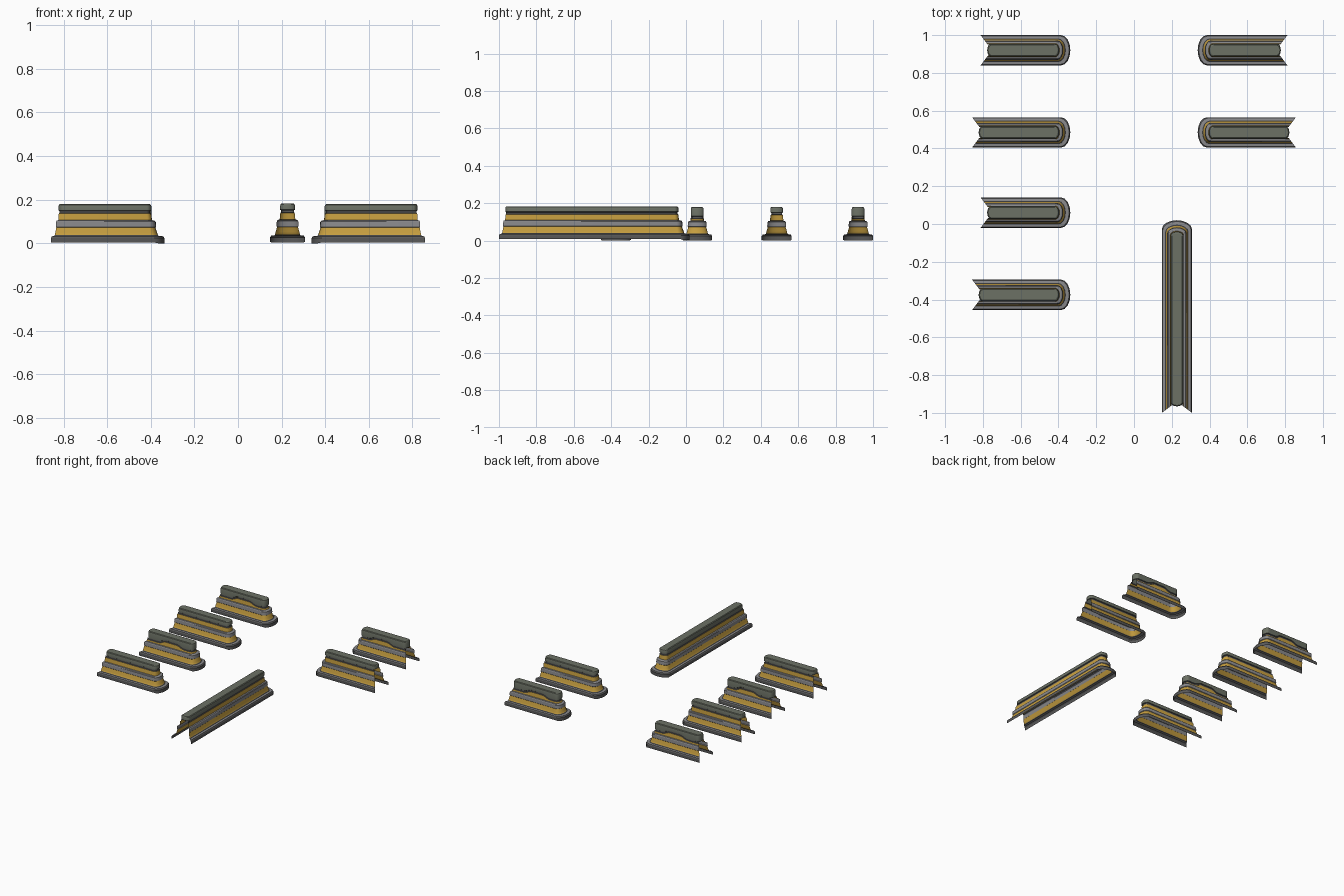
import bpy, bmesh, math

if "Cube" in bpy.data.objects:
    bpy.data.objects.remove(bpy.data.objects["Cube"])


def material(name, rgb):
    m = bpy.data.materials.new(name)
    m.diffuse_color = (*rgb, 1)
    m.use_nodes = True
    m.node_tree.nodes["Principled BSDF"].inputs["Base Color"].default_value = m.diffuse_color
    return m


MATS = [material("dark_rubber", (0.10, 0.10, 0.10)),
        material("steel_grey", (0.25, 0.25, 0.26)),
        material("yellow_band", (0.56, 0.34, 0.05)),
        material("cap_grey", (0.15, 0.165, 0.13))]
DARK, STEEL, GOLD, CAP = range(4)

# Cross-sections: half width, height, colour of the band above, scallop follow
WALL = [(.080, .000, DARK, 0), (.080, .024, DARK, 0), (.075, .032, STEEL, 0),
        (.060, .034, DARK, 0), (.057, .038, GOLD, 0), (.054, .050, GOLD, 0),
        (.048, .072, STEEL, 0), (.051, .075, STEEL, 0), (.049, .099, STEEL, 0),
        (.045, .104, STEEL, 0), (.036, .106, GOLD, 0), (.033, .136, DARK, 1),
        (.029, .139, DARK, 1), (.029, .148, DARK, 1)]
COVER = [(.029, .148, DARK, 1), (.034, .151, CAP, 1),
         (.034, .169, CAP, 0), (.032, .176, CAP, 0), (.027, .180, CAP, 0)]
NOSE = 8


def ring(w, z, follow, length, scallop, closed):
    """Outline at one height: side, rounded nose, other side, optional tail."""
    start = (.08 - w) * .75
    tip = length - (.08 - w) * 1.3
    depth = .6 * w
    a = start + (depth if closed else 0)
    b = tip - depth
    n = 28 if scallop else 1
    side = [a + (b - a) * i / n for i in range(n + 1)]
    pts = [(u, -w) for u in side]
    for i in range(1, NOSE):
        t = -math.pi / 2 + math.pi * i / NOSE
        pts.append((b + depth * math.cos(t), w * math.sin(t)))
    pts += [(u, w) for u in reversed(side)]
    if closed:
        for i in range(1, NOSE):
            t = math.pi / 2 + math.pi * i / NOSE
            pts.append((a + depth * math.cos(t), w * math.sin(t)))
    out = []
    for u, v in pts:
        h = z
        if z == 0 and u <= b:
            h = .004                      # straight skirt sits just off the floor
        if scallop and follow:            # lower edge arches up at mid-length
            t = min(1, max(0, (.105 - abs(u - length / 2)) / .06))
            h -= .02 * (1 - t * t * (3 - 2 * t))
        out.append((u, v, h))
    return out


def loft(name, rows, length, scallop, closed, loc, angle):
    bm = bmesh.new()
    rings = [[bm.verts.new(p) for p in ring(w, z, f, length, scallop, closed)]
             for w, z, c, f in rows]
    for (lo, hi, row) in zip(rings, rings[1:], rows):
        n = len(lo)
        for i in range(n if closed else n - 1):
            j = (i + 1) % n
            bm.faces.new((lo[i], lo[j], hi[j], hi[i])).material_index = row[2]
    if closed:
        bm.faces.new(rings[-1]).material_index = CAP
    me = bpy.data.meshes.new(name)
    bm.to_mesh(me)
    bm.free()
    for m in MATS:
        me.materials.append(m)
    ob = bpy.data.objects.new(name, me)
    ob.location = loc
    ob.rotation_euler.z = angle
    bpy.context.collection.objects.link(ob)
    bpy.ops.object.select_all(action='DESELECT')
    ob.select_set(True)
    bpy.context.view_layer.objects.active = ob
    bpy.ops.object.shade_smooth_by_angle(angle=math.radians(30))


def barrier(name, loc, angle, length, scallop=False):
    loft(name + "_wall", WALL, length, scallop, False, loc, angle)
    loft(name + "_cap", COVER, length, scallop, True, loc, angle)


# Left column: open ends facing -x
for k, (y, sc) in enumerate([(.92, True), (.485, False), (.06, True), (-.375, False)]):
    L = .475 if sc else .52
    barrier(f"left_barrier_{k + 1}", (-.337 - L, y, 0), 0, L, sc)

# Right column: open ends facing +x
for k, (y, sc) in enumerate([(.92, True), (.485, False)]):
    L = .475 if sc else .52
    barrier(f"right_barrier_{k + 1}", (.337 + L, y, 0), math.pi, L, sc)

# Long barrier: open end facing the front
barrier("long_barrier", (.227, -1, .003), math.pi / 2, 1.02)
